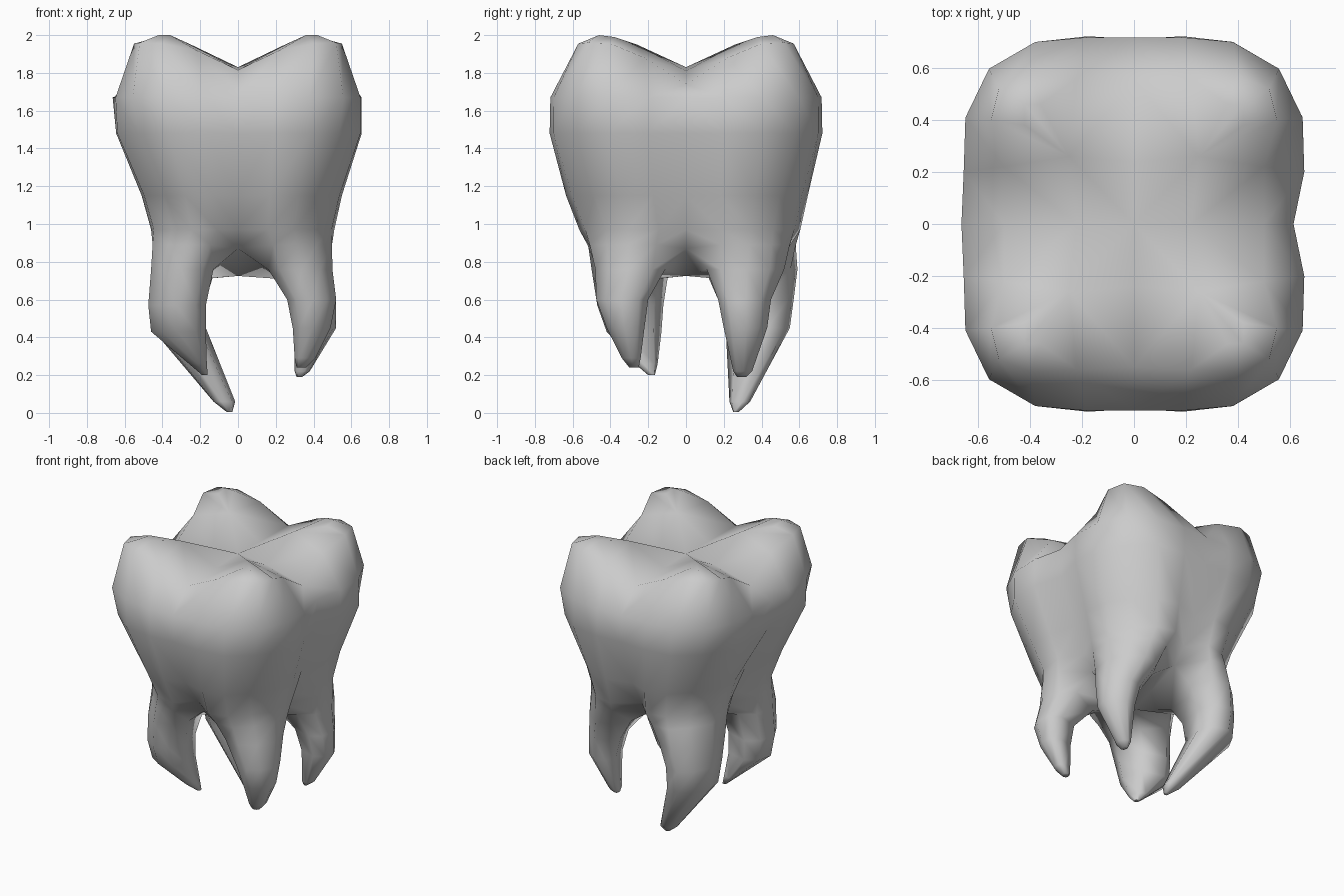
import bpy, bmesh

if "Cube" in bpy.data.objects:
    bpy.data.objects.remove(bpy.data.objects["Cube"])

bm = bmesh.new()

# Quarter outline of the crown, from the side midpoint round the corner to the front/back midpoint
OUTLINE = [(1, 0), (1, .28), (.99, .57), (.86, .84), (.58, .975), (.28, 1), (0, 1)]
# Closed root section (-1 = towards tooth centre, 1 = outwards), matching the outline plus centre
SECTION = [(.3, -1), (.85, -.65), (1, .05), (.63, .63), (.05, 1), (-.65, .85), (-1, .3), (-.72, -.72)]
# Chewing surface: cusp cap, then cusp rim
CAP = [(.22, 0, 1.81), (.25, .26, 1.95), (.42, .38, 1.99), (.42, .46, 2), (.36, .46, 2),
       (.25, .26, 1.95), (0, .24, 1.82)]
RIM = [(.50, 0, 1.74), (.50, .22, 1.88), (.55, .40, 1.955), (.52, .52, 1.96), (.40, .57, 1.955),
       (.22, .56, 1.92), (0, .55, 1.815)]
# Crown levels: z, half x, half y, shift x, shift y, groove at x sides, at y sides, corner factor
LEVELS = [(1.67, .655, .718, 0, 0, .975, 1, .99),
          (1.48, .65, .722, .005, 0, .95, .985, .95),
          (1.15, .53, .64, .02, .005, .90, .92, .91),
          (.97, .485, .585, .025, .02, .82, .80, .90)]
# Root boxes per quadrant: z, inner x, outer x, inner y, outer y (distances from the axis)
ROOTS = {
    (-1, -1): [(.76, .13, .46, .09, .50), (.57, .17, .475, .12, .47), (.43, .17, .46, .13, .42),
               (.26, .165, .26, .15, .27), (.20, .16, .19, .165, .20)],
    (1, -1): [(.76, .16, .50, .11, .48), (.60, .26, .52, .20, .475), (.45, .29, .49, .22, .42),
              (.29, .30, .41, .24, .34), (.24, .31, .36, .25, .30)],
    (1, 1): [(.76, .16, .50, .11, .52), (.60, .26, .52, .17, .45), (.45, .30, .52, .20, .43),
             (.22, .30, .38, .25, .35), (.19, .31, .34, .27, .32)],
    (-1, 1): [(.76, .12, .46, .10, .59), (.60, .17, .47, .17, .57), (.45, .17, .46, .21, .55),
              (.06, .015, .13, .23, .34), (.005, .03, .06, .25, .28)],
}


def ring(points):
    return [bm.verts.new(p) for p in points]


def bridge(a, b, closed=False):
    n = len(a)
    for i in range(n if closed else n - 1):
        j = (i + 1) % n
        bm.faces.new((a[i], a[j], b[j], b[i]))


for (sx, sy), boxes in ROOTS.items():
    # Cusp
    pit = bm.verts.new((0, 0, 1.83))
    cap = ring([(sx * x, sy * y, z) for x, y, z in CAP])
    for a, b, c in ((0, 1, None), (5, 6, None), (2, 3, 1), (3, 4, 1)):
        bm.faces.new((pit if c is None else cap[c], cap[a], cap[b]))
    prev = ring([(sx * x, sy * y, z) for x, y, z in RIM])
    bridge(cap, prev)
    # Crown wall
    for z, hx, hy, cx, cy, gx, gy, corner in LEVELS:
        pts = []
        for i, (u, v) in enumerate(OUTLINE):
            k = {3: corner, 2: (1 + corner) / 2 + .03, 4: (1 + corner) / 2 + .02}.get(i, 1)
            k = min(k, 1)
            ku = gx if i == 0 else k
            kv = gy if i == 6 else k
            # The left side bulges at its midpoint, the right side dips
            side = sx * -.025 if i == 0 and z > 1.4 else 0
            x = sx * (u * hx * ku + side) + (cx if i < 6 else 0)
            y = sy * v * hy * kv + (cy if i > 0 else 0)
            pts.append((x, y, z))
        cur = ring(pts)
        bridge(prev, cur)
        prev = cur
    # Arch between the roots
    b0 = boxes[0]
    arch = []
    for i, (u, v) in enumerate(SECTION[:7]):
        x = sx * ((b0[1] + b0[2]) / 2 + u * (b0[2] - b0[1]) / 2)
        y = sy * ((b0[3] + b0[4]) / 2 + v * (b0[4] - b0[3]) / 2)
        p = prev[i].co
        arch.append((p.x * .55 + x * .45, p.y * .55 + y * .45, .89))
    arch[0] = (sx * .33 + .02, 0, .87)
    arch[6] = (0, sy * .39 + .01, .87)
    cur = ring(arch)
    bridge(prev, cur)
    prev = cur + [bm.verts.new((0, 0, .725))]
    # Root
    for z, x0, x1, y0, y1 in boxes:
        cur = ring([(sx * ((x0 + x1) / 2 + u * (x1 - x0) / 2),
                     sy * ((y0 + y1) / 2 + v * (y1 - y0) / 2),
                     z - (.05 if i == 7 and z == .76 else 0)) for i, (u, v) in enumerate(SECTION)])
        bridge(prev, cur, True)
        prev = cur
    bm.faces.new(prev)

# Weld the four quarters into one tooth
bmesh.ops.remove_doubles(bm, verts=bm.verts, dist=.002)
bmesh.ops.recalc_face_normals(bm, faces=bm.faces)
mesh = bpy.data.meshes.new("molar_tooth")
bm.to_mesh(mesh)
bm.free()
tooth = bpy.data.objects.new("molar_tooth", mesh)
bpy.context.collection.objects.link(tooth)
bpy.context.view_layer.objects.active = tooth
tooth.select_set(True)
bpy.ops.object.shade_smooth_by_angle(angle=1.4)
